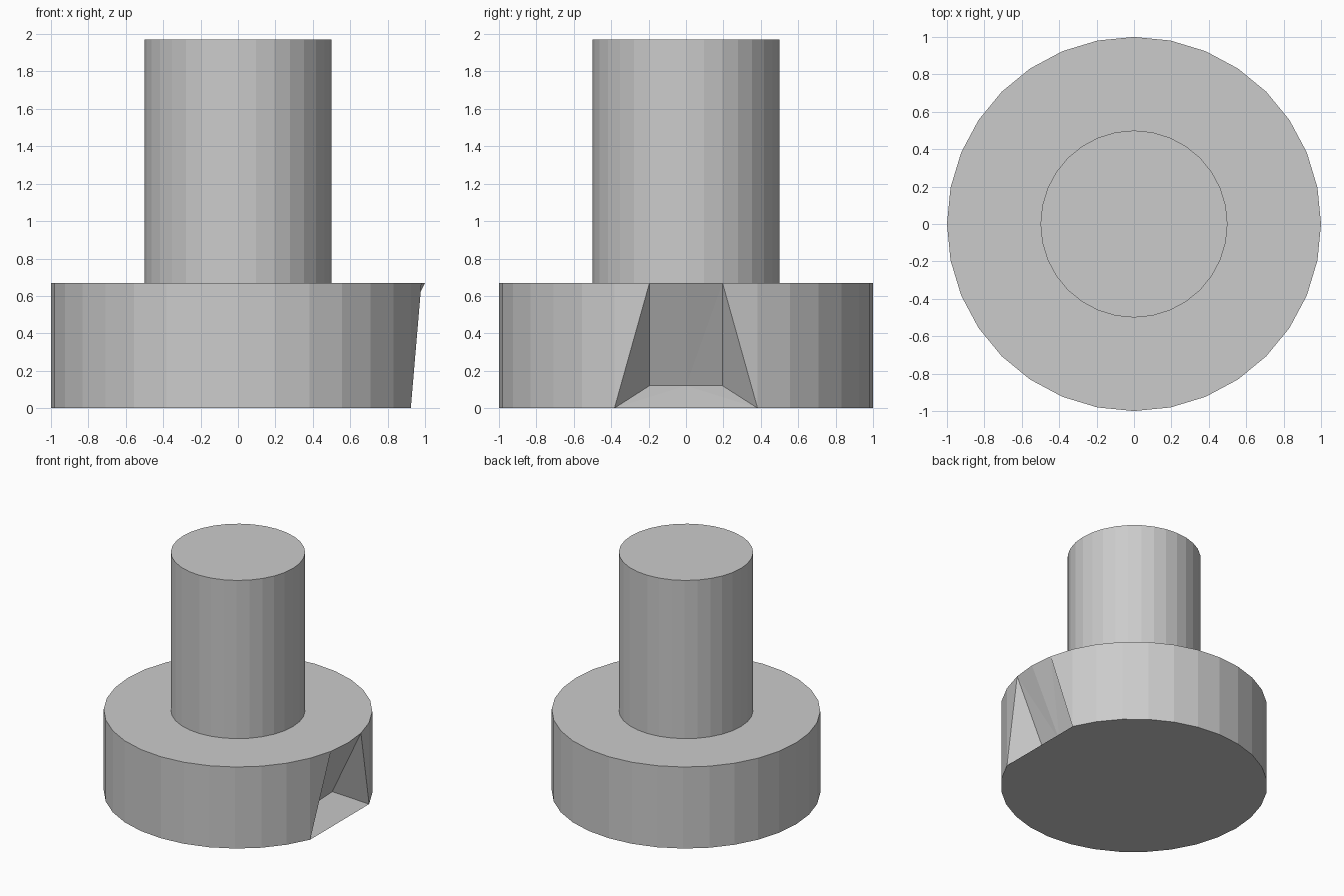
import bpy, bmesh
from math import cos, sin, tau

if "Cube" in bpy.data.objects:
    bpy.data.objects.remove(bpy.data.objects["Cube"])

SIDES = 32
BASE_H, TOP_H = 0.67, 1.97


def finish(bm, name):
    bmesh.ops.recalc_face_normals(bm, faces=bm.faces)
    mesh = bpy.data.meshes.new(name)
    bm.to_mesh(mesh)
    bm.free()
    obj = bpy.data.objects.new(name, mesh)
    bpy.context.collection.objects.link(obj)
    return obj


def ring(bm, radius, z, indices):
    return {i: bm.verts.new((radius * cos(tau * i / SIDES),
                             radius * sin(tau * i / SIDES), z)) for i in indices}


# Round base; its bottom rim is cut straight across the +x notch
bm = bmesh.new()
span = range(-2, SIDES - 2)
top = ring(bm, 1, BASE_H, span)
low = ring(bm, 1, 0, [i for i in span if abs(i) > 1])
bm.faces.new(top.values())
bm.faces.new(low.values())
for i in range(2, SIDES - 2):
    j = i + 1 if i + 1 < SIDES - 2 else -2
    bm.faces.new((low[i], low[j], top[j], top[i]))

# Notch: sloping back wall, side walls and floor
inner = {i: bm.verts.new((x, y, 0.12))
         for i, x, y in ((-1, 0.72, -0.195), (0, 0.73, 0), (1, 0.72, 0.195))}
for s in (-1, 1):
    bm.faces.new((top[2 * s], top[s], low[2 * s]))
    bm.faces.new((low[2 * s], top[s], inner[s]))
    bm.faces.new((inner[s], top[s], inner[0]))
    bm.faces.new((inner[0], top[s], top[0]))
    bm.faces.new((low[2 * s], inner[s], inner[0]))
bm.faces.new((low[-2], inner[0], low[2]))
finish(bm, "notched_base")

# Upright shaft
bm = bmesh.new()
bmesh.ops.create_cone(bm, cap_ends=True, segments=SIDES, radius1=0.5,
                      radius2=0.5, depth=TOP_H - BASE_H)
shaft = finish(bm, "shaft")
shaft.location.z = (TOP_H + BASE_H) / 2
